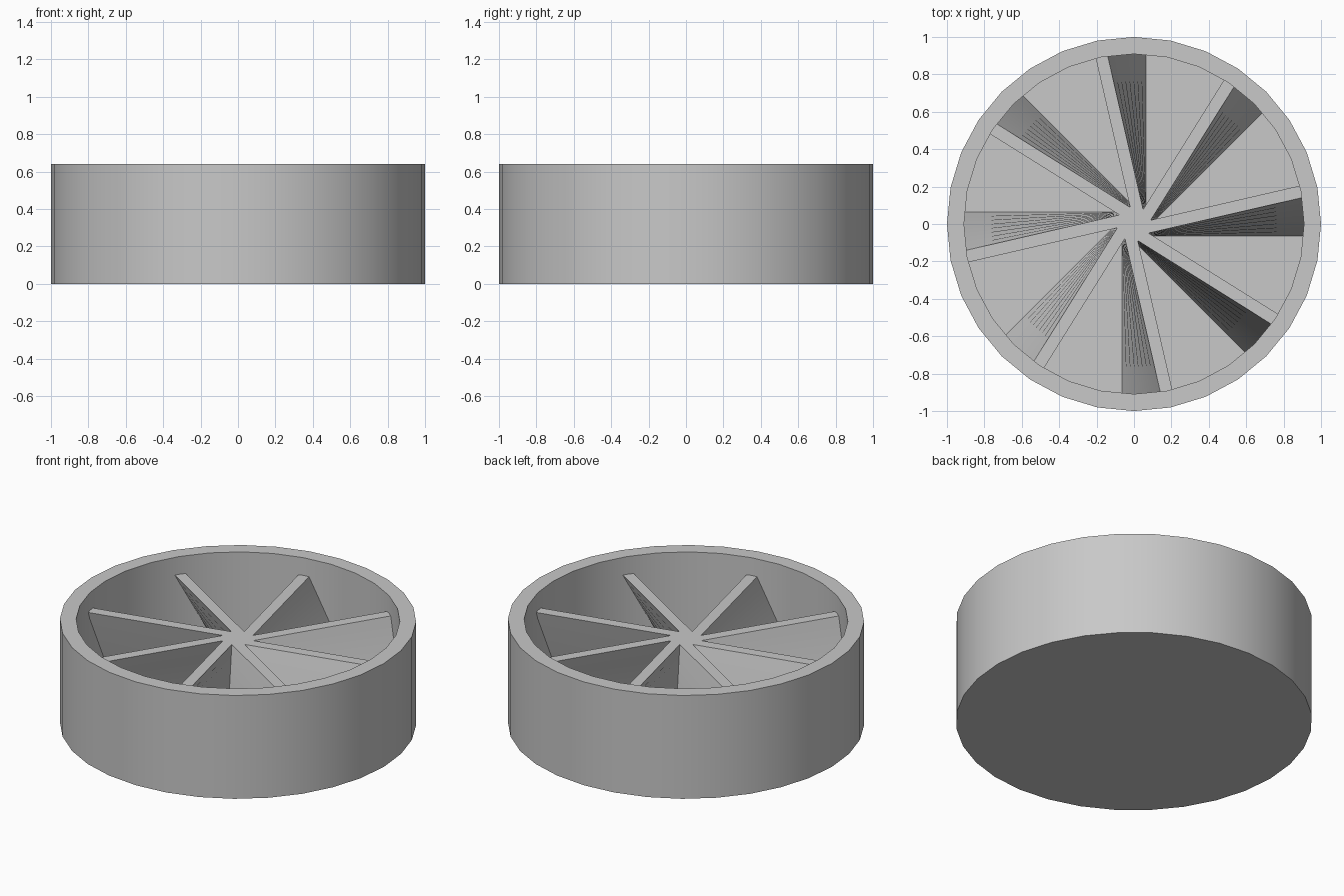
import bpy, bmesh
from math import cos, sin, pi, radians

if "Cube" in bpy.data.objects:
    bpy.data.objects.remove(bpy.data.objects["Cube"])

HEIGHT, FLOOR, BLADE_TOP = 0.64, 0.14, 0.53
OUTER, INNER = 1.0, 0.909
BLADES, THICK, TWIST = 8, 0.065, radians(13)
STEPS = 8

grey = bpy.data.materials.new("plain grey")
grey.use_nodes = True
colour = (0.58, 0.58, 0.58, 1)
grey.diffuse_color = colour
grey.node_tree.nodes["Principled BSDF"].inputs["Base Color"].default_value = colour


def loft(name, rings):
    """Join equal-length rings of points and cap both ends."""
    bm = bmesh.new()
    loops = [[bm.verts.new(p) for p in ring] for ring in rings]
    n = len(loops[0])
    for low, high in zip(loops, loops[1:]):
        for i in range(n):
            j = (i + 1) % n
            bm.faces.new((low[i], low[j], high[j], high[i]))
    bm.faces.new(loops[0][::-1])
    bm.faces.new(loops[-1])
    bmesh.ops.recalc_face_normals(bm, faces=bm.faces)
    mesh = bpy.data.meshes.new(name)
    bm.to_mesh(mesh)
    bm.free()
    mesh.materials.append(grey)
    obj = bpy.data.objects.new(name, mesh)
    bpy.context.collection.objects.link(obj)
    bpy.ops.object.select_all(action="DESELECT")
    obj.select_set(True)
    bpy.context.view_layer.objects.active = obj
    bpy.ops.object.shade_smooth_by_angle(angle=radians(30))
    return obj


def circle(radius, z, sides=32):
    return [(radius * cos(2 * pi * i / sides), radius * sin(2 * pi * i / sides), z)
            for i in range(sides)]


def star(angle, z):
    """Outline of all blades: valley, then the two outer corners of each."""
    corners = [(THICK, -THICK), (INNER, -THICK), (INNER, 0)]
    points = []
    for k in range(BLADES):
        a = angle + 2 * pi * k / BLADES
        points += [(x * cos(a) - y * sin(a), x * sin(a) + y * cos(a), z)
                   for x, y in corners]
    return points


# Round open housing with a thick floor
loft("housing", [circle(OUTER, 0), circle(OUTER, HEIGHT),
                 circle(INNER, HEIGHT), circle(INNER, FLOOR)])

# Twisted blades meeting at the centre
loft("blades", [star(TWIST * i / STEPS, FLOOR + (BLADE_TOP - FLOOR) * i / STEPS)
                for i in range(STEPS + 1)])
